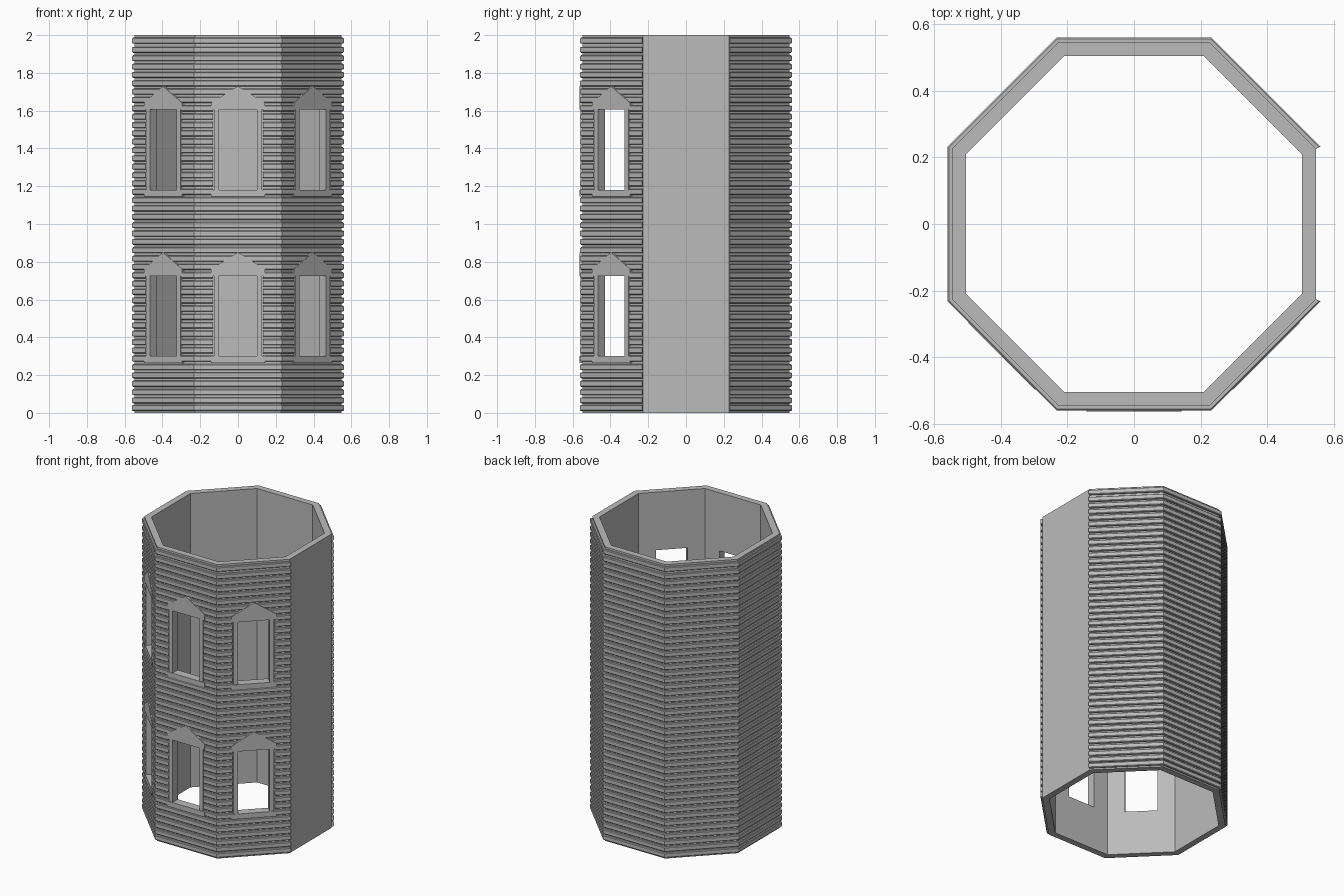
import bpy, bmesh, math
from mathutils import Matrix, Vector

cube = bpy.data.objects.get("Cube")
if cube:
    bpy.data.objects.remove(cube, do_unlink=True)

grey = bpy.data.materials.new("stone grey")
grey.use_nodes = True
grey.diffuse_color = (0.5, 0.5, 0.5, 1)
grey.node_tree.nodes["Principled BSDF"].inputs["Base Color"].default_value = (0.5, 0.5, 0.5, 1)

TAN = math.tan(math.pi / 8)
INNER, WALL, FACE = 0.505, 0.547, 0.56
HEIGHT = 2.0
SILLS = (0.30, 1.18)          # bottom of each window opening
OPEN_W, OPEN_H = 0.10, 0.425  # half width and height of an opening
BOARD_GAP = 0.132             # half width kept free of boards


def finish(name, bm):
    bmesh.ops.recalc_face_normals(bm, faces=bm.faces)
    mesh = bpy.data.meshes.new(name)
    bm.to_mesh(mesh)
    bm.free()
    mesh.materials.append(grey)
    obj = bpy.data.objects.new(name, mesh)
    bpy.context.collection.objects.link(obj)
    return obj


def side_matrix(side):
    """Local x runs along the wall, local -y points outward; side 0 is the front."""
    return Matrix.Rotation(side * math.pi / 4, 4, 'Z')


def loft(bm, start, end, mat):
    """Solid between two matching outlines."""
    a = [bm.verts.new(mat @ Vector(p)) for p in start]
    b = [bm.verts.new(mat @ Vector(p)) for p in end]
    bm.faces.new(a)
    bm.faces.new(b[::-1])
    for i in range(len(a)):
        j = (i + 1) % len(a)
        bm.faces.new((a[i], b[i], b[j], a[j]))


def plate(bm, outline, back, front, mat):
    """Outline in wall coordinates (x, z), given depth."""
    loft(bm, [(x, -back, z) for x, z in outline], [(x, -front, z) for x, z in outline], mat)


def rect(x0, x1, z0, z1):
    return [(x0, z0), (x1, z0), (x1, z1), (x0, z1)]


def board(bm, z0, z1, mat, gap):
    """Chamfered siding board with mitred corners, split around a window."""
    c = 0.004
    section = [(WALL - 0.005, z0), (FACE - c, z0), (FACE, z0 + c),
               (FACE, z1 - c), (FACE - c, z1), (WALL - 0.005, z1)]
    for s in (-1, 1):
        outer = [(s * d * TAN, -d, z) for d, z in section]
        if gap:
            loft(bm, outer, [(s * gap, -d, z) for d, z in section], mat)
        elif s < 0:
            loft(bm, outer, [(d * TAN, -d, z) for d, z in section], mat)


# Octagonal wall shell
bm = bmesh.new()
for side in range(8):
    m = side_matrix(side)
    rings = [[bm.verts.new(m @ Vector((d * TAN, -d, z)))
              for d, z in ((INNER, 0), (WALL, 0), (WALL, HEIGHT), (INNER, HEIGHT))]]
    n = side_matrix(side + 1)
    rings.append([bm.verts.new(n @ Vector((d * TAN, -d, z)))
                  for d, z in ((INNER, 0), (WALL, 0), (WALL, HEIGHT), (INNER, HEIGHT))])
    for i in range(4):
        j = (i + 1) % 4
        bm.faces.new((rings[0][i], rings[1][i], rings[1][j], rings[0][j]))
bmesh.ops.remove_doubles(bm, verts=bm.verts, dist=0.0001)
walls = finish("tower_walls", bm)

# Window openings through the three front sides
WINDOW_SIDES = (-1, 0, 1)
bm = bmesh.new()
for side in WINDOW_SIDES:
    for z in SILLS:
        plate(bm, rect(-OPEN_W, OPEN_W, z, z + OPEN_H), INNER - 0.05, WALL + 0.05, side_matrix(side))
cutter = finish("window_cutter", bm)
cutter.hide_render = True
cutter.hide_viewport = True
cut = walls.modifiers.new("window openings", 'BOOLEAN')
cut.operation = 'DIFFERENCE'
cut.solver = 'EXACT'
cut.object = cutter

# Siding boards on every side but the plain one
PLAIN_SIDE = 2
COUNT = 43
LOW, HIGH = 0.05, 1.95
PITCH = (HIGH - LOW) / COUNT
bm = bmesh.new()
for side in range(-1, 7):
    if side == PLAIN_SIDE:
        continue
    m = side_matrix(side)
    board(bm, 0.01, 0.042, m, 0)
    board(bm, 1.955, 1.987, m, 0)
    for i in range(COUNT):
        z0 = LOW + i * PITCH
        z1 = z0 + PITCH * 0.72
        beside = any(z1 > s - 0.03 and z0 < s + OPEN_H + 0.03 for s in SILLS)
        board(bm, z0, z1, m, BOARD_GAP if beside and side in WINDOW_SIDES else 0)
finish("siding_boards", bm)

# Window surrounds: jambs, sill, lintel and pediment
bm = bmesh.new()
for side in WINDOW_SIDES:
    m = side_matrix(side)
    for z in SILLS:
        top = z + OPEN_H
        for s in (-1, 1):
            plate(bm, rect(s * OPEN_W, s * 0.128, z, top), WALL - 0.002, FACE - 0.001, m)
        plate(bm, rect(-0.142, 0.142, z - 0.035, z), WALL - 0.002, FACE + 0.003, m)
        plate(bm, rect(-0.142, 0.142, top, top + 0.037), WALL - 0.002, FACE + 0.003, m)
        plate(bm, [(-0.142, top + 0.037), (0.142, top + 0.037), (0, top + 0.125)],
              WALL - 0.002, FACE + 0.003, m)
finish("window_surrounds", bm)
